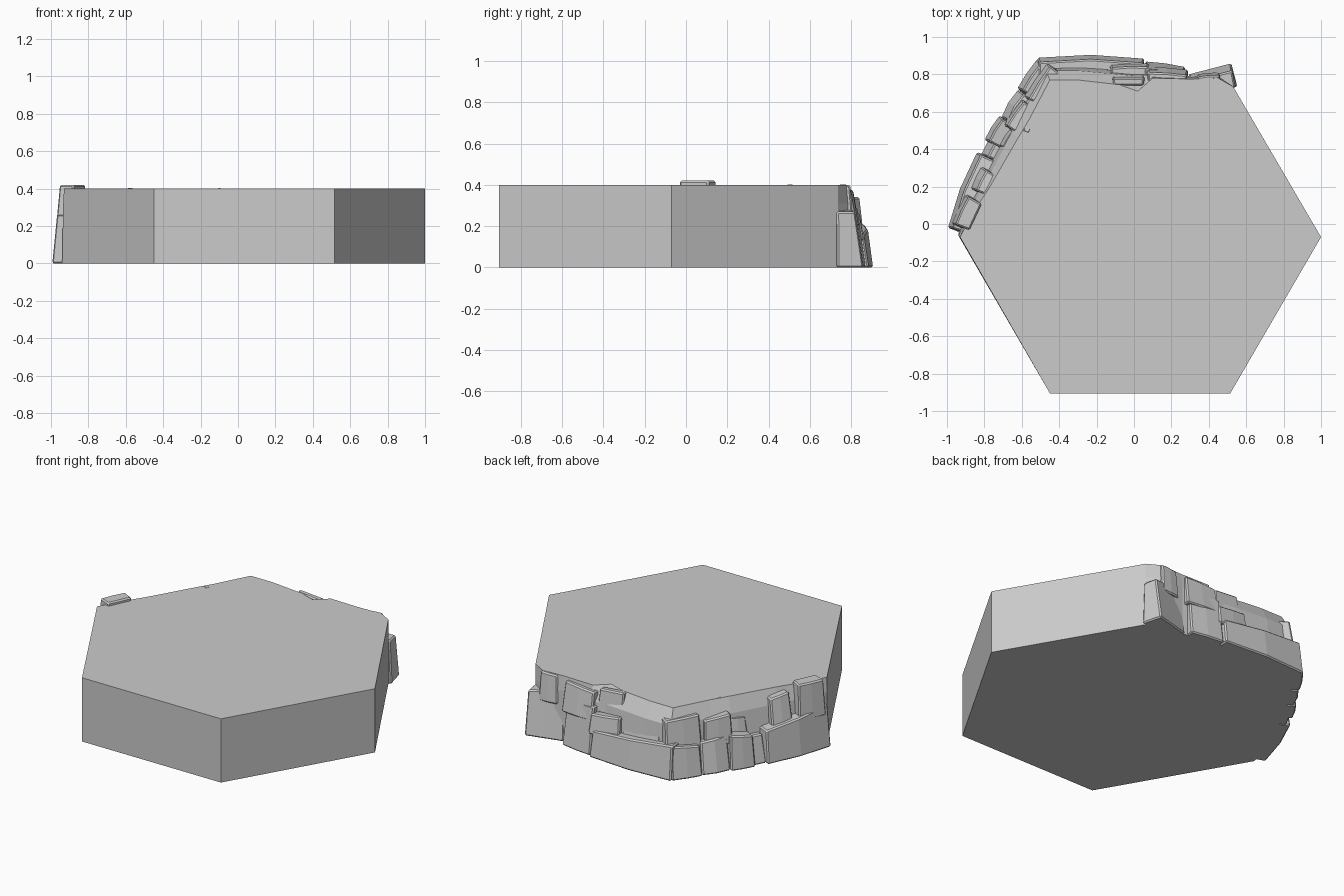
import bpy, bmesh
from mathutils import Vector


def loft(name, rings, bevel=0.0):
    """Closed solid through equal-length rings of 3D points, bottom to top."""
    bm = bmesh.new()
    vs = [[bm.verts.new(p) for p in r] for r in rings]
    n = len(vs[0])
    bm.faces.new(list(reversed(vs[0])))
    bm.faces.new(vs[-1])
    for a, b in zip(vs, vs[1:]):
        for i in range(n):
            j = (i + 1) % n
            bm.faces.new((a[i], a[j], b[j], b[i]))
    bmesh.ops.recalc_face_normals(bm, faces=bm.faces)
    me = bpy.data.meshes.new(name)
    bm.to_mesh(me)
    bm.free()
    ob = bpy.data.objects.new(name, me)
    bpy.context.collection.objects.link(ob)
    if bevel:
        m = ob.modifiers.new("worn_edges", 'BEVEL')
        m.width = bevel
        m.segments = 1
        m.limit_method = 'ANGLE'
    return ob


def rock(name, p0, p1, z0, z1, depth=0.13, lean=0.04, bulge=0.01, taper=0.006):
    """Stone block: outer face runs p0 to p1, leans inward to its top heights z1."""
    p0, p1 = Vector(p0), Vector(p1)
    d = (p1 - p0).normalized()
    n = Vector((d.y, -d.x))
    mid = (p0 + p1) / 2 + n * bulge
    low = [p0, mid, p1, p1 - n * depth, p0 - n * depth]
    shift = [d * taper, d * 0, -d * taper, -d * taper * 2, d * taper * 2]
    zt = [z1[0], (z1[0] + z1[1]) / 2, z1[1], z1[1], z1[0]]
    bottom = [(p.x, p.y, z0) for p in low]
    top = []
    for i, (p, s, z) in enumerate(zip(low, shift, zt)):
        q = p + s - (n * lean if i < 3 else n * 0)
        top.append((q.x, q.y, z))
    return loft(name, [bottom, top], bevel=0.008)


# Hexagonal tile with an irregular, sloping wall along the two cliff sides
flat = [(-0.45, -0.905), (0.515, -0.905), (1.0, -0.07)]
cliff_top = [(0.53, 0.735), (0.45, 0.78), (0.3, 0.775), (0.1, 0.78), (0.02, 0.71), (-0.08, 0.745),
             (-0.3, 0.77), (-0.45, 0.77), (-0.56, 0.56), (-0.62, 0.46), (-0.77, 0.2),
             (-0.86, 0.06), (-0.93, -0.07)]
cliff_mid = [(0.53, 0.735), (0.45, 0.79), (0.3, 0.785), (0.1, 0.80), (0.02, 0.79), (-0.08, 0.80),
             (-0.3, 0.82), (-0.47, 0.82), (-0.59, 0.6), (-0.65, 0.49), (-0.79, 0.23),
             (-0.88, 0.07), (-0.935, -0.065)]
cliff_low = [(0.53, 0.735), (0.45, 0.80), (0.3, 0.79), (0.1, 0.83), (0.02, 0.83), (-0.08, 0.84),
             (-0.3, 0.85), (-0.49, 0.84), (-0.62, 0.64), (-0.69, 0.52), (-0.83, 0.26),
             (-0.91, 0.08), (-0.94, -0.06)]
loft("hex_tile", [[(x, y, z) for x, y in flat + c]
                  for c, z in ((cliff_low, 0), (cliff_mid, 0.31), (cliff_top, 0.4))])

# Lower course of stones, right end of the back round to the left corner
lower = [
    ((0.52, 0.86), (0.29, 0.80), (0.27, 0.30), 0.04, 0.0),
    ((0.275, 0.84), (0.06, 0.87), (0.29, 0.29), 0.04, 0.005),
    ((0.055, 0.885), (-0.515, 0.89), (0.16, 0.21), 0.025, 0.018),
    ((-0.52, 0.88), (-0.625, 0.725), (0.20, 0.18), 0.03, 0.005),
    ((-0.62, 0.72), (-0.71, 0.57), (0.19, 0.21), 0.04, 0.01),
    ((-0.72, 0.58), (-0.80, 0.45), (0.21, 0.19), 0.025, 0.005),
    ((-0.77, 0.47), (-0.82, 0.37), (0.17, 0.17), 0.04, 0.0),
    ((-0.84, 0.385), (-0.995, -0.02), (0.20, 0.26), 0.025, 0.015),
]
for i, (a, b, z, lean, bulge) in enumerate(lower):
    rock(f"lower_stone_{i + 1}", a, b, 0, z, lean=lean, bulge=bulge)

# Upper course of smaller stones, set back on the lower ones
upper = [
    ((0.46, 0.81), (0.335, 0.80), 0.22, (0.40, 0.395), 0.09, 0.015),
    ((0.29, 0.825), (0.07, 0.84), 0.20, (0.385, 0.37), 0.10, 0.03),
    ((0.08, 0.86), (-0.13, 0.855), 0.13, (0.25, 0.27), 0.10, 0.02),
    ((-0.13, 0.84), (-0.40, 0.855), 0.12, (0.34, 0.36), 0.10, 0.06),
    ((-0.47, 0.865), (-0.59, 0.68), 0.15, (0.34, 0.35), 0.13, 0.03),
    ((-0.60, 0.67), (-0.70, 0.53), 0.15, (0.31, 0.33), 0.12, 0.02),
    ((-0.67, 0.52), (-0.73, 0.42), 0.14, (0.29, 0.28), 0.12, 0.03),
    ((-0.82, 0.31), (-0.88, 0.19), 0.18, (0.36, 0.38), 0.11, 0.04),
    ((-0.90, 0.16), (-0.975, 0.0), 0.20, (0.42, 0.42), 0.10, 0.02),
]
for i, (a, b, z0, z1, depth, lean) in enumerate(upper):
    rock(f"upper_stone_{i + 1}", a, b, z0, z1, depth=depth, lean=lean, bulge=0.004)

# Thin chips of rock joining stones to the grass level
for i, (a, b) in enumerate([((-0.55, 0.63), (-0.62, 0.50)), ((0.06, 0.80), (-0.12, 0.80))]):
    rock(f"rim_chip_{i + 1}", a, b, 0.25, (0.39, 0.403), depth=0.06, lean=0.02, bulge=0)
